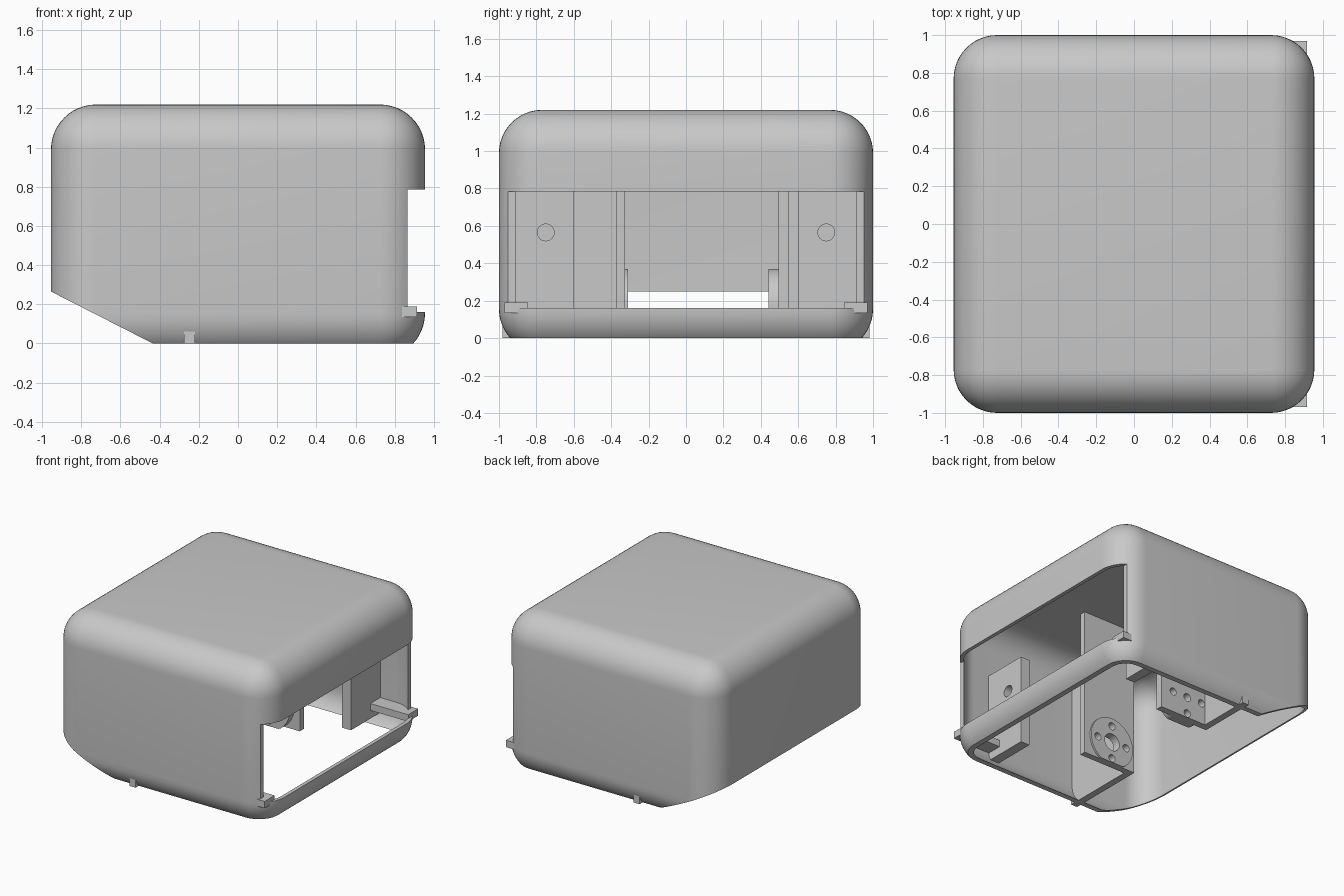
import bpy, bmesh, math
from mathutils import Matrix

if "Cube" in bpy.data.objects:
    bpy.data.objects.remove(bpy.data.objects["Cube"])

gray = bpy.data.materials.new("plain_gray")
gray.diffuse_color = (0.58, 0.58, 0.58, 1)
gray.use_nodes = True
gray.node_tree.nodes["Principled BSDF"].inputs["Base Color"].default_value = gray.diffuse_color


def finish(bm, name):
    bmesh.ops.recalc_face_normals(bm, faces=bm.faces[:])
    me = bpy.data.meshes.new(name)
    bm.to_mesh(me)
    bm.free()
    ob = bpy.data.objects.new(name, me)
    bpy.context.collection.objects.link(ob)
    me.materials.append(gray)
    return ob


def box(name, x, y, z, radius=0):
    bm = bmesh.new()
    bmesh.ops.create_cube(bm, size=1)
    for v in bm.verts:
        for i, (a, b) in enumerate((x, y, z)):
            v.co[i] = a if v.co[i] < 0 else b
    if radius:
        bmesh.ops.bevel(bm, geom=bm.edges[:], offset=radius, segments=12,
                        profile=0.5, affect='EDGES')
    return finish(bm, name)


def prism(name, points, start, end, place):
    """Extrude a 2D outline; place(a, b, depth) gives the 3D position."""
    bm = bmesh.new()
    face = bm.faces.new([bm.verts.new(place(a, b, start)) for a, b in points])
    out = bmesh.ops.extrude_face_region(bm, geom=[face])
    shift = place(0, 0, end - start)
    bmesh.ops.translate(bm, vec=shift, verts=[v for v in out["geom"] if isinstance(v, bmesh.types.BMVert)])
    return finish(bm, name)


def rods(name, items, axis):
    """Cylinders given as (centre, radius, length) along one axis."""
    bm = bmesh.new()
    turn = Matrix.Rotation(math.pi / 2, 4, 'X' if axis == 'Y' else 'Y')
    for c, r, depth in items:
        bmesh.ops.create_cone(bm, cap_ends=True, segments=32, radius1=r, radius2=r,
                              depth=depth, matrix=Matrix.Translation(c) @ turn)
    return finish(bm, name)


def cut(ob, *cutters):
    for c in cutters:
        mod = ob.modifiers.new("cut", 'BOOLEAN')
        mod.operation, mod.solver, mod.object = 'DIFFERENCE', 'EXACT', c
        bpy.context.view_layer.objects.active = ob
        bpy.ops.object.modifier_apply(modifier=mod.name)


def smooth(ob):
    bpy.ops.object.select_all(action='DESELECT')
    ob.select_set(True)
    bpy.context.view_layer.objects.active = ob
    bpy.ops.object.shade_smooth_by_angle(angle=math.radians(30))


def discard(*obs):
    for o in obs:
        bpy.data.objects.remove(o)


# Hollow rounded shell, open below, with a side window and a sloped lower edge
T = 0.03
shell = box("shell", (-.955, .955), (-1, 1), (-.075, 1.22), .23)
cavity = box("cavity", (-.955 + T, .955 - T), (-1 + T, 1 - T), (-.075 + T, 1.22 - T), .20)
base = box("base_cutter", (-2, 2), (-2, 2), (-1, 0))
window = box("window_cutter", (.865, 2), (-2, 2), (.16, .785))
wedge = prism("wedge_cutter", [(-1.435, .51), (-.435, 0), (-.235, -.102), (-1.435, -.5)],
              -2, 2, lambda a, b, d: (a, d, b))
cut(shell, cavity, base, window, wedge)
discard(cavity, base, window, wedge)
smooth(shell)

CX, CZ = -.05, .17  # shaft centre

for side, s in (("front", -1), ("back", 1)):
    def span(a, b):
        return tuple(sorted((s * a, s * b)))

    # Corner tab and drilled mounting block
    box(side + "_corner_tab", (.58, .915), span(.845, .97), (.135, .19))
    block = box(side + "_mounting_block", (.50, .58), span(.60, .975), (.07, .79))
    hole = rods("block_drill", [((.54, s * .75, .565), .045, .3)], 'X')
    cut(block, hole)
    discard(hole)
    smooth(block)

    # Web joining the bracket to the wall, rounded under the roof
    inner = .34 if s < 0 else .52
    arc = [(.77 + .21 * math.cos(t * math.pi / 16), .99 + .21 * math.sin(t * math.pi / 16))
           for t in range(9)]
    outline = [(inner, 0), (.98, 0)] + arc + [(inner, 1.2)]
    prism(side + "_bracket_web", [(s * a, b) for a, b in outline], -.275, -.22,
          lambda a, b, d: (d, a, b))

    # Bracket plate and round hub, drilled together
    near, far, tip = (.325, .375, .31) if s < 0 else (.495, .55, .44)
    plate = box(side + "_bracket_plate", (-.275, .20), span(near, far), (0, 1.195))
    ring = [(CX + .2 * math.cos(i * math.pi / 24), max(0, CZ + .2 * math.sin(i * math.pi / 24)))
            for i in range(48)]
    y0, y1 = span(tip, near)
    hub = prism(side + "_hub", ring, y0, y1, lambda a, b, d: (a, d, b))
    y = s * (near + far) / 2
    items = [((CX, y, CZ), .07 if s < 0 else .032, .4)]
    for k in range(4):
        a = k * math.pi / 2
        items.append(((CX + .135 * math.cos(a), y, CZ + .135 * math.sin(a)), .03, .4))
    drill = rods("hub_drill", items, 'Y')
    for part in (plate, hub):
        cut(part, drill)
        smooth(part)
    discard(drill)
